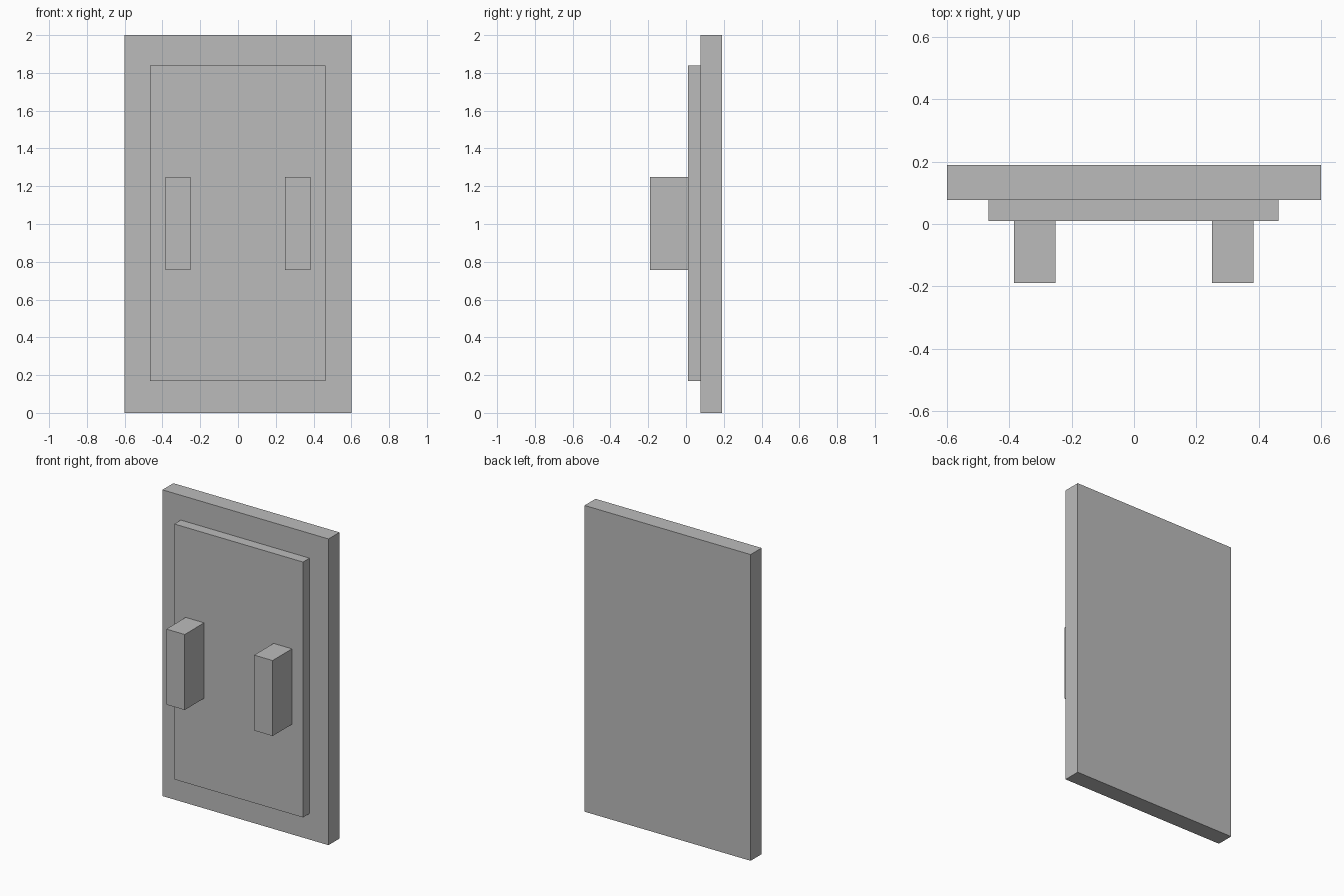
import bpy

cube = bpy.data.objects.get("Cube")
if cube:
    bpy.data.objects.remove(cube, do_unlink=True)

# Single plain grey
grey = bpy.data.materials.new("plain_grey")
grey.use_nodes = True
colour = (0.5, 0.5, 0.5, 1)
grey.diffuse_color = colour
for node in grey.node_tree.nodes:
    if node.type == "BSDF_PRINCIPLED":
        node.inputs["Base Color"].default_value = colour


def box(name, low, high):
    """Flat-sided block between two opposite corners."""
    centre = [(a + b) / 2 for a, b in zip(low, high)]
    bpy.ops.mesh.primitive_cube_add(size=1, location=centre)
    ob = bpy.context.object
    ob.name = name
    ob.scale = [b - a for a, b in zip(low, high)]
    bpy.ops.object.transform_apply(location=False, rotation=False, scale=True)
    ob.data.materials.append(grey)
    return ob


# Depths of the stacked layers, front to back
handle_front, panel_front, slab_front, slab_back = -0.19, 0.01, 0.077, 0.19

# Door slab and raised panel
box("door_slab", (-0.6, slab_front, 0), (0.6, slab_back, 2))
box("raised_panel", (-0.467, panel_front, 0.17), (0.463, slab_front, 1.838))

# Pair of block handles
for name, x in (("right_handle", -0.385), ("left_handle", 0.25)):
    box(name, (x, handle_front, 0.757), (x + 0.133, panel_front, 1.25))
